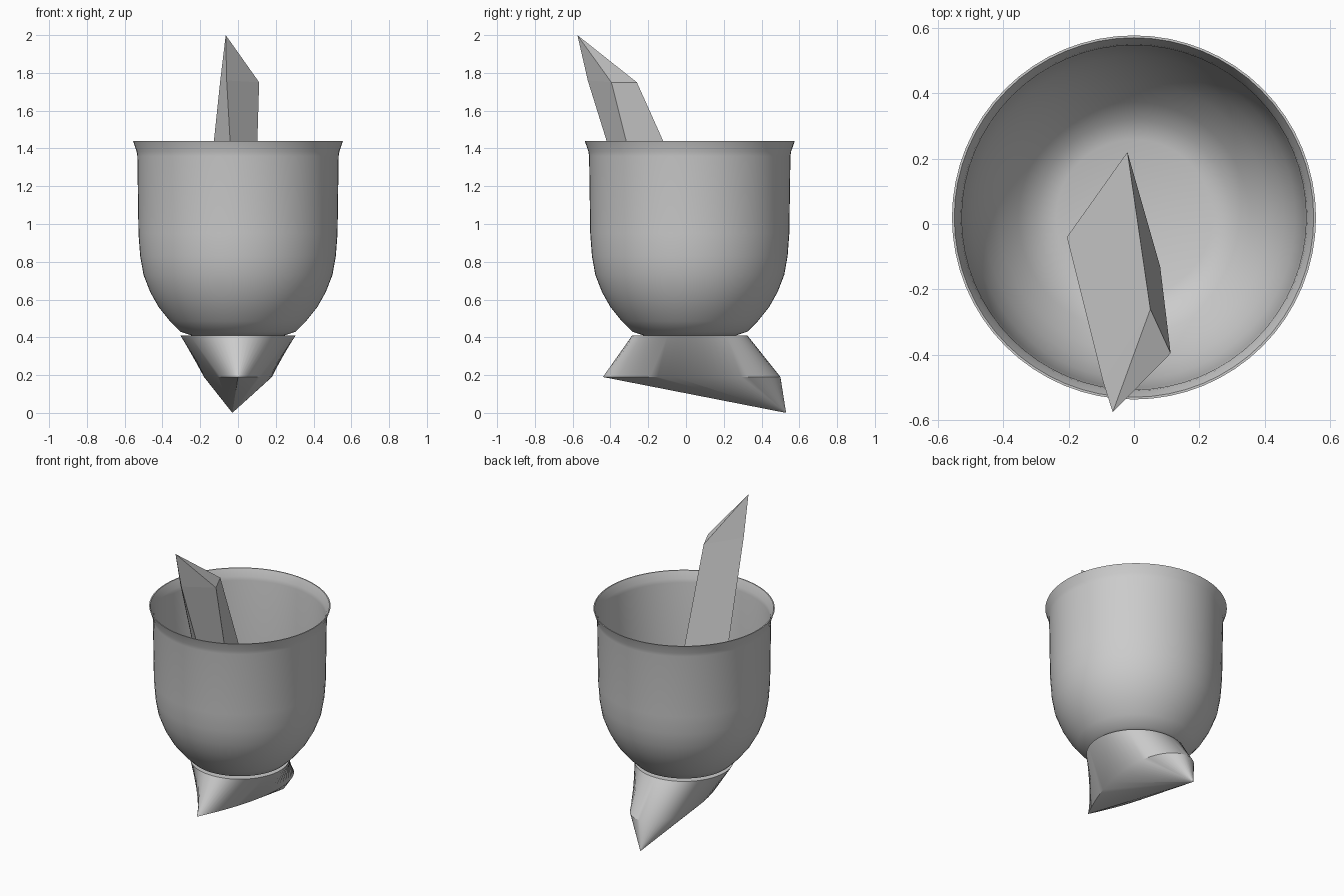
import bpy
from math import sin, cos, pi, radians

cube = bpy.data.objects.get("Cube")
if cube:
    bpy.data.objects.remove(cube, do_unlink=True)

SIDES = 64
CENTRE_Y = 0.02

grey = bpy.data.materials.new("light grey")
grey.use_nodes = True
grey.diffuse_color = (0.6, 0.6, 0.6, 1)
grey.node_tree.nodes["Principled BSDF"].inputs["Base Color"].default_value = (0.6, 0.6, 0.6, 1)


def loft(name, rings, smooth=True):
    """Skin a list of equal-sized rings of points and cap both ends."""
    n = len(rings[0])
    verts = [p for ring in rings for p in ring]
    faces = [(k * n + i, k * n + (i + 1) % n, (k + 1) * n + (i + 1) % n, (k + 1) * n + i)
             for k in range(len(rings) - 1) for i in range(n)]
    faces.append(tuple(reversed(range(n))))
    faces.append(tuple(range(len(verts) - n, len(verts))))
    mesh = bpy.data.meshes.new(name)
    mesh.from_pydata(verts, [], faces)
    mesh.validate()
    mesh.materials.append(grey)
    obj = bpy.data.objects.new(name, mesh)
    bpy.context.collection.objects.link(obj)
    if smooth:
        bpy.ops.object.select_all(action="DESELECT")
        obj.select_set(True)
        bpy.context.view_layer.objects.active = obj
        bpy.ops.object.shade_smooth_by_angle(angle=radians(30))
    return obj


def circle(r, z):
    angles = [2 * pi * i / SIDES - pi / 2 for i in range(SIDES)]
    return [(r * cos(a), CENTRE_Y + r * sin(a), z) for a in angles]


# Cup: thin bowl with a flared lip, outside up and then inside down
wall = 0.007
profile = [(0.245, 0.41), (0.305, 0.43), (0.36, 0.485), (0.42, 0.56), (0.465, 0.64),
           (0.50, 0.73), (0.518, 0.83), (0.527, 0.95), (0.533, 1.36), (0.537, 1.385),
           (0.556, 1.44)]
outside = [circle(r, z) for r, z in profile]
inside = [circle(r - wall, z + (wall if z < 1.4 else 0)) for r, z in reversed(profile)]
loft("cup", outside + inside)

# Foot: round collar blending into a teardrop, drawn down to a point at the back
teardrop = []
for i in range(SIDES):
    t = 2 * pi * i / SIDES
    teardrop.append((0.234 * sin(t) * abs(sin(t / 2)), 0.03 - 0.47 * cos(t), 0.19))
tip = (-0.03, 0.53, 0.0)
point = [tuple(c + (p - c) * 0.004 for p, c in zip(v, tip)) for v in teardrop]
point = [(x, y, max(z, 0)) for x, y, z in point]
loft("foot", [point, teardrop, circle(0.305, 0.41)])

# Blade: leaning four-sided shard with a slanted pointed end
base = [(-0.205, -0.04, 0.70), (0.0, -0.19, 0.70), (0.08, -0.13, 0.70), (-0.02, 0.22, 0.68)]
shoulder = [(-0.095, -0.48, 1.75), (-0.06, -0.52, 1.76), (0.112, -0.395, 1.75), (0.05, -0.26, 1.75)]
peak = (-0.065, -0.575, 2.0)
end = [tuple(c + (p - c) * 0.005 for p, c in zip(v, peak)) for v in shoulder]
loft("blade", [base, shoulder, end], smooth=False)
